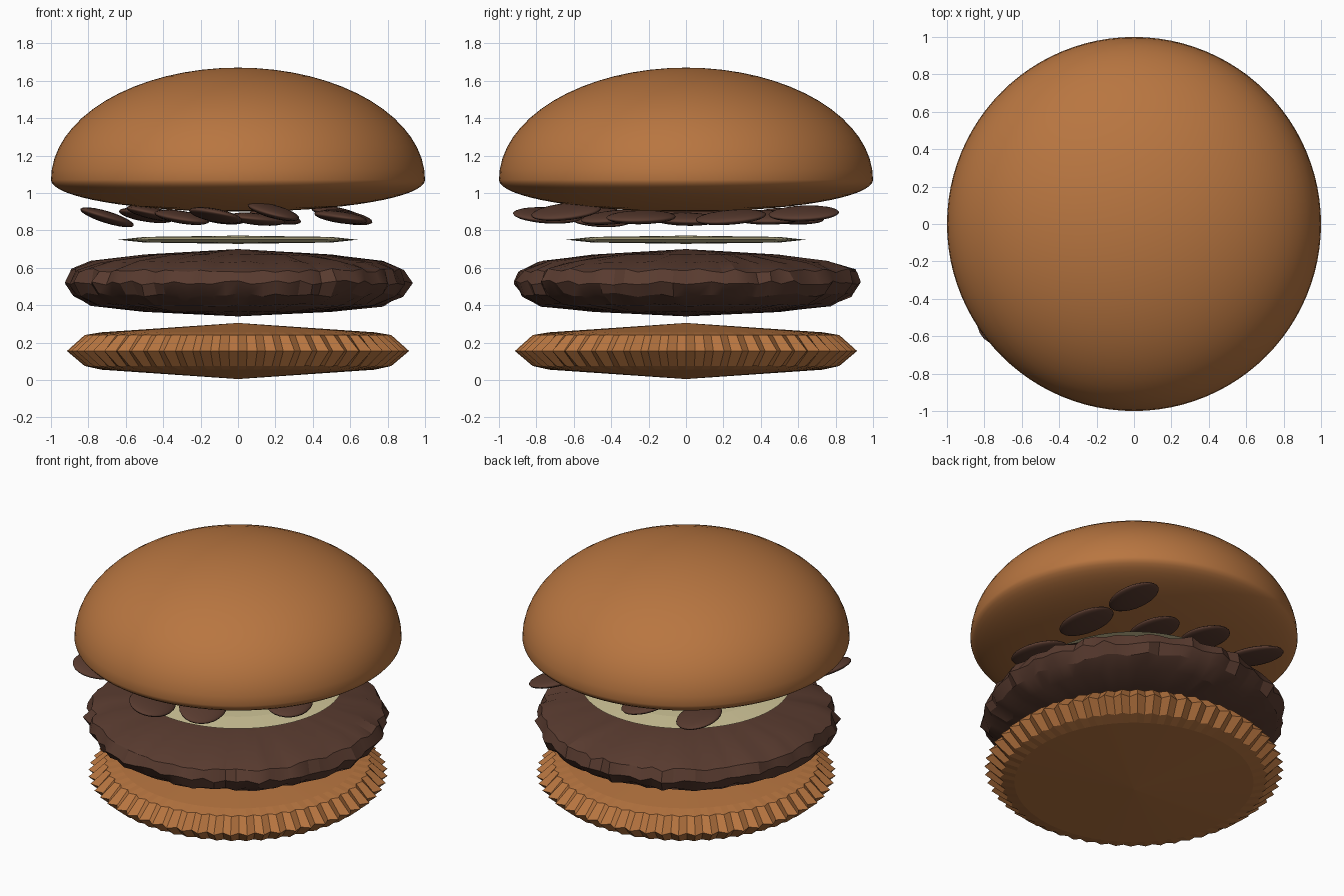
import bpy, math, random
from mathutils import Euler, Matrix, Vector

random.seed(7)
if "Cube" in bpy.data.objects:
    bpy.data.objects.remove(bpy.data.objects["Cube"], do_unlink=True)


def material(name, rgb):
    m = bpy.data.materials.new(name)
    m.use_nodes = True
    m.diffuse_color = (*rgb, 1)
    m.node_tree.nodes["Principled BSDF"].inputs["Base Color"].default_value = (*rgb, 1)
    return m


crust = material("golden crust", (0.48, 0.18, 0.052))
chocolate = material("dark chocolate", (0.1, 0.044, 0.029))
cream = material("pale cream", (0.62, 0.55, 0.31))


def lathe(name, profile, segments, mat, shape=None, angle=None):
    """Closed solid of rings (radius, z) from bottom pole to top pole."""
    rings = profile[1:-1]
    verts = [(0, 0, profile[0][1])]
    for k, (r, z) in enumerate(rings):
        for i in range(segments):
            rr, zz = shape(k, i, r, z) if shape else (r, z)
            a = math.tau * i / segments
            verts.append((rr * math.cos(a), rr * math.sin(a), zz))
    verts.append((0, 0, profile[-1][1]))
    top, last = len(verts) - 1, 1 + (len(rings) - 1) * segments
    faces = []
    for i in range(segments):
        j = (i + 1) % segments
        faces.append((0, 1 + j, 1 + i))
        for k in range(len(rings) - 1):
            b = 1 + k * segments
            faces.append((b + i, b + j, b + segments + j, b + segments + i))
        faces.append((last + i, last + j, top))
    mesh = bpy.data.meshes.new(name)
    mesh.from_pydata(verts, [], faces)
    mesh.materials.append(mat)
    ob = bpy.data.objects.new(name, mesh)
    bpy.context.collection.objects.link(ob)
    if angle:
        bpy.ops.object.select_all(action='DESELECT')
        ob.select_set(True)
        bpy.context.view_layer.objects.active = ob
        bpy.ops.object.shade_smooth_by_angle(angle=math.radians(angle))
    return ob


def dome(radius, centre, low, high, steps):
    """Half-ellipse profile with separate depths below and above its rim."""
    points = []
    for k in range(2 * steps + 1):
        t = math.pi / 2 * (k / steps - 1)
        h = high if t > 0 else low
        points.append((radius * math.cos(t), centre + h * math.sin(t)))
    return points


# Top bun: tall dome with a shallow rounded underside
lathe("top_bun", dome(1, 1.07, 0.17, 0.6, 16), 96, crust, angle=40)


# Fluted base: pleats grow towards the rim
def pleat(k, i, r, z):
    depth = (0, 0.022, 0.04, 0.022, 0)[k]
    return r - depth * (i % 2), z


lathe("base_crust", [(0, 0.005), (0.73, 0.055), (0.82, 0.075), (0.915, 0.155),
                     (0.82, 0.24), (0.73, 0.255), (0, 0.305)], 112, crust, pleat)

# Chocolate patty: ragged rim, with radial wrinkles shared between rings
wrinkles = [random.uniform(-1, 1) for _ in range(84)]


def ragged(k, i, r, z):
    rough = (0.004, 0.02, 0.03, 0.03, 0.03, 0.02, 0.004)[k]
    w = wrinkles[i]
    return (r + rough * (0.6 * w + random.uniform(-0.4, 0.4)),
            z + rough * 0.4 * random.uniform(-1, 1))


lathe("chocolate_patty", [(0, 0.34), (0.5, 0.365), (0.78, 0.4), (0.88, 0.455),
                          (0.92, 0.52), (0.89, 0.585), (0.78, 0.63),
                          (0.5, 0.67), (0, 0.7)], 84, chocolate, ragged, 25)

# Cream slice
lathe("cream_slice", [(0, 0.728), (0.5, 0.735), (0.64, 0.75), (0.5, 0.765), (0, 0.772)],
      64, cream)

# Chips: flat tilted ovals scattered under the top bun (x, y, z, tilt x, tilt y)
chips = [
    (-0.7, -0.46, 0.87, 0, 17), (-0.12, -0.74, 0.88, -5, 12),
    (0.19, -0.64, 0.9, 5, 14), (0.55, -0.24, 0.87, 0, 8),
    (0.58, 0.24, 0.87, 4, 10), (0.53, 0.63, 0.89, 3, 12),
    (0.2, 0.43, 0.87, 0, 10), (-0.1, 0.55, 0.87, -3, 8),
    (-0.49, 0.56, 0.88, -4, 10), (-0.45, 0.02, 0.89, 0, 12),
    (-0.3, -0.38, 0.87, 4, 8), (0.1, 0, 0.86, 0, 6),
]
for n, (x, y, z, tx, ty) in enumerate(chips):
    chip = lathe(f"chip_{n + 1}", dome(1, 0, 1, 1, 6), 24, chocolate, angle=60)
    turn = Euler((math.radians(tx), math.radians(ty), 0)).to_matrix().to_4x4()
    spin = Matrix.Rotation(random.uniform(-0.5, 0.5), 4, 'Z')
    size = Matrix.Diagonal(Vector((0.14, 0.19, 0.032, 1)))
    chip.matrix_world = Matrix.Translation((x, y, z)) @ turn @ spin @ size
